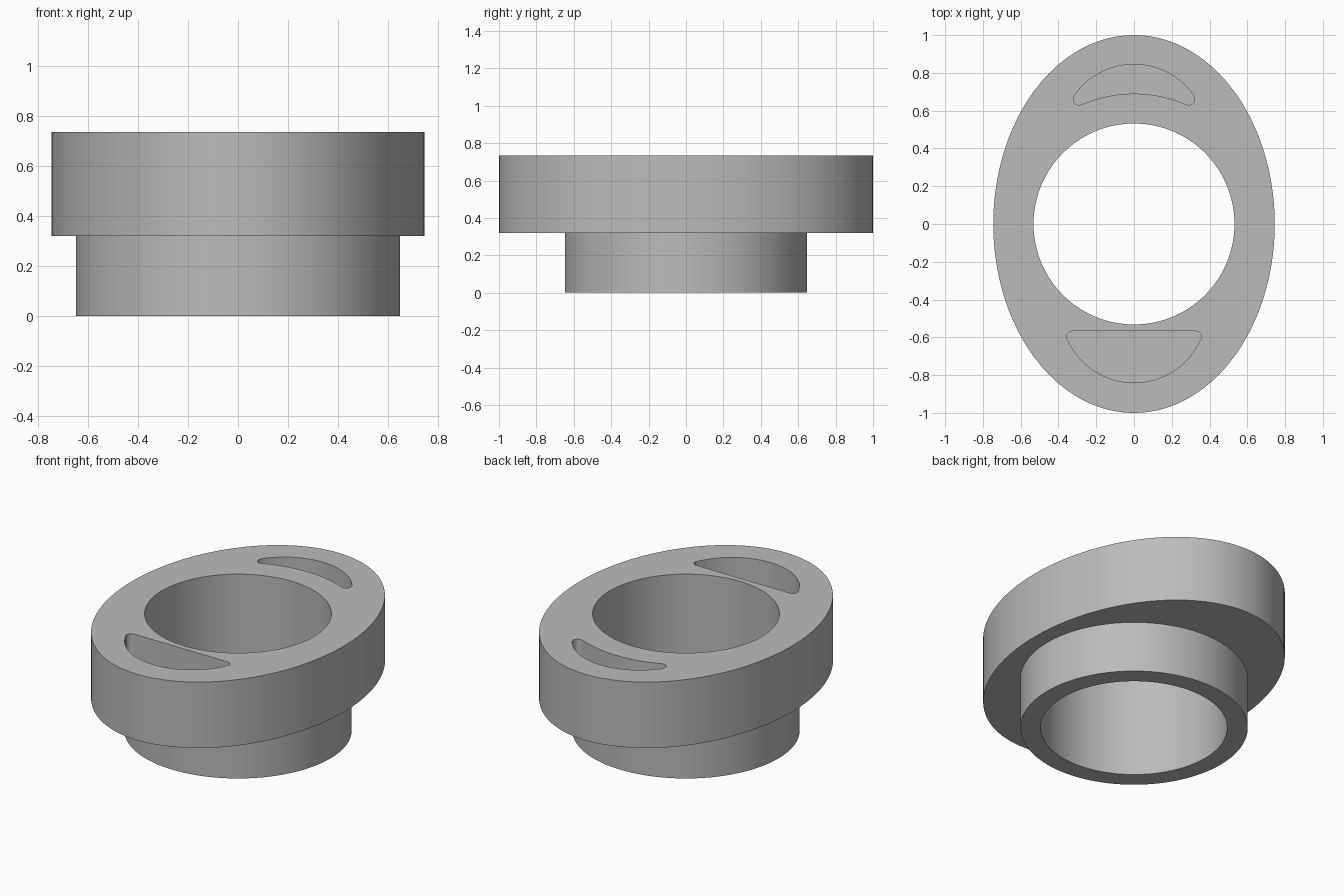
import bpy, bmesh
from math import sin, cos, radians, atan2, degrees

if "Cube" in bpy.data.objects:
    bpy.data.objects.remove(bpy.data.objects["Cube"])

TOP, STEP, POCKET_FLOOR = 0.735, 0.32, 0.42

grey = bpy.data.materials.new("plain grey")
grey.use_nodes = True
colour = (0.5, 0.5, 0.5, 1)
grey.diffuse_color = colour
grey.node_tree.nodes["Principled BSDF"].inputs["Base Color"].default_value = colour


def arc(cx, cy, rx, a0, a1, n, ry=None):
    """Points along an arc, angles in degrees, both ends included."""
    ry = ry or rx
    angles = [radians(a0 + (a1 - a0) * i / n) for i in range(n + 1)]
    return [(cx + rx * cos(a), cy + ry * sin(a)) for a in angles]


def ellipse(rx, ry, n=144):
    return arc(0, 0, rx, 0, 360, n, ry)[:-1]


def prism(name, outline, z0, z1):
    """Extrude a closed outline from z0 to z1."""
    bm = bmesh.new()
    face = bm.faces.new([bm.verts.new((x, y, z0)) for x, y in outline])
    out = bmesh.ops.extrude_face_region(bm, geom=[face])
    moved = [v for v in out["geom"] if isinstance(v, bmesh.types.BMVert)]
    bmesh.ops.translate(bm, verts=moved, vec=(0, 0, z1 - z0))
    bmesh.ops.recalc_face_normals(bm, faces=bm.faces)
    mesh = bpy.data.meshes.new(name)
    bm.to_mesh(mesh)
    bm.free()
    mesh.materials.append(grey)
    obj = bpy.data.objects.new(name, mesh)
    bpy.context.collection.objects.link(obj)
    return obj


def mirrored(half):
    """Close a right-hand half outline that starts and ends on x = 0."""
    return half + [(-x, y) for x, y in reversed(half[1:-1])]


def combine(target, tool, operation):
    mod = target.modifiers.new(operation.title(), "BOOLEAN")
    mod.operation, mod.solver, mod.object = operation, "EXACT", tool
    bpy.context.view_layer.objects.active = target
    bpy.ops.object.modifier_apply(modifier=mod.name)
    bpy.data.objects.remove(tool)


# Oval flange on a round collar
body = prism("flange_and_collar", ellipse(0.745, 1.0), STEP, TOP)
combine(body, prism("collar", ellipse(0.648, 0.648), 0, STEP + 0.1), "UNION")

# Round bore right through
combine(body, prism("bore_cutter", ellipse(0.532, 0.532), -0.1, TOP + 0.1), "DIFFERENCE")

# Back pocket: crescent with rounded tips, inner edge concentric with the bore
R, r, inner = 0.385, 0.03, 0.69
cx, cy, mid = 0.29, 0.66, 0.46
tip = degrees(atan2(cy - mid, cx))
inward = degrees(atan2(-cy, -cx))
crescent = (arc(0, mid, R, 90, tip, 24) + arc(cx, cy, r, tip, inward, 10)[1:]
            + arc(0, 0, inner, inward + 180, 90, 16)[1:])
crescent[0] = (0, mid + R)
crescent[-1] = (0, inner)
combine(body, prism("back_pocket_cutter", mirrored(crescent), POCKET_FLOOR, TOP + 0.1),
        "DIFFERENCE")

# Front pocket: half-moon with a straight inner edge and rounded corners
r, cx, cy, mid = 0.033, 0.325, -0.6, -0.455
tip = degrees(atan2(cy - mid, cx))
moon = (arc(0, mid, R, -90, tip, 24) + arc(cx, cy, r, tip, 90, 10)[1:]
        + [(0, cy + r)])
moon[0] = (0, mid - R)
combine(body, prism("front_pocket_cutter", mirrored(moon), POCKET_FLOOR, TOP + 0.1),
        "DIFFERENCE")

# Smooth curved walls, crisp rims
bpy.ops.object.select_all(action="DESELECT")
body.select_set(True)
bpy.context.view_layer.objects.active = body
bpy.ops.object.shade_smooth_by_angle(angle=radians(30))
